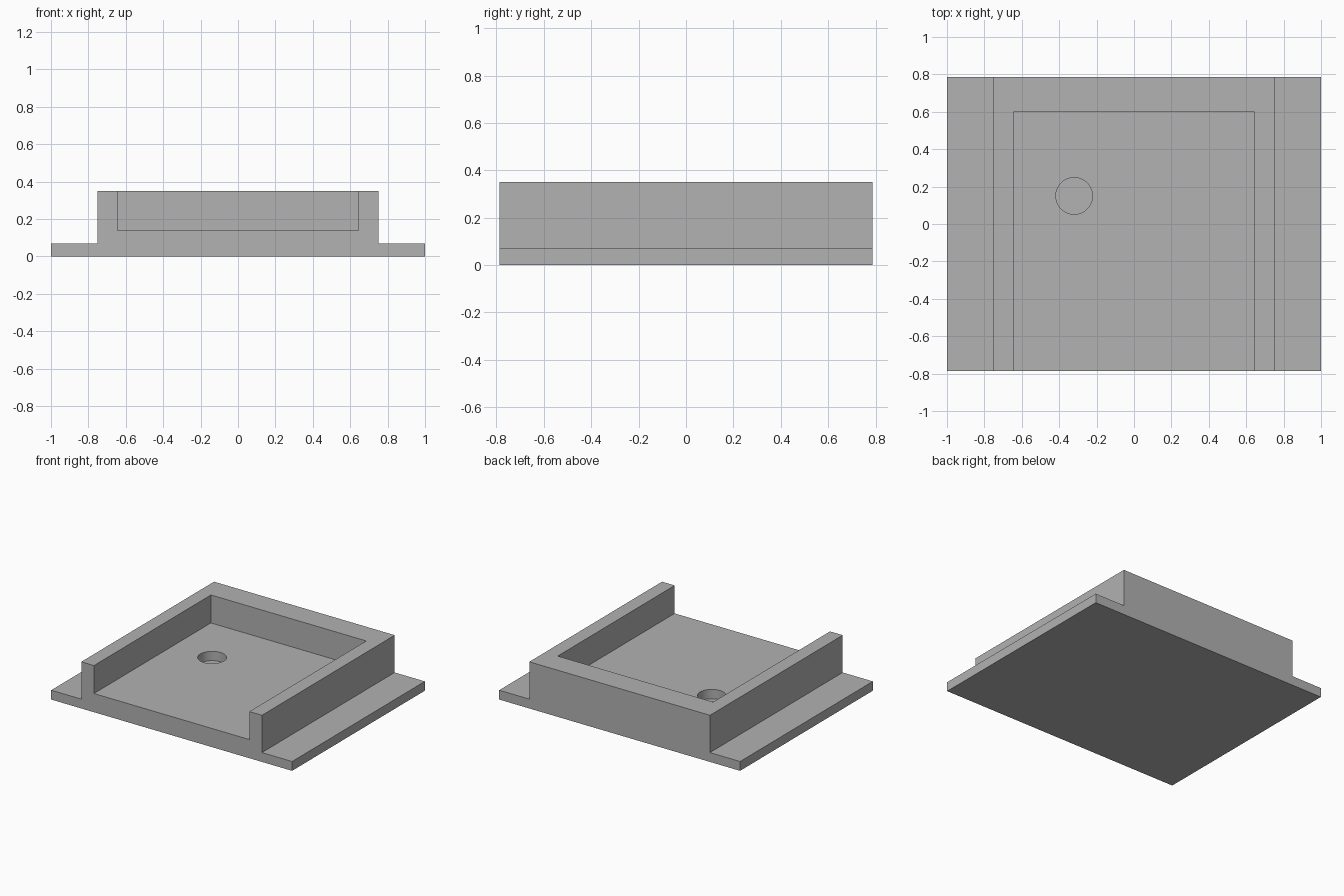
import bpy
import bmesh
from mathutils import Matrix, Vector

default = bpy.data.objects.get("Cube")
if default:
    bpy.data.objects.remove(default, do_unlink=True)

HALF_DEPTH = 0.787
FLOOR = 0.14

grey = bpy.data.materials.new("plain grey")
grey.use_nodes = True
colour = (0.445, 0.445, 0.445, 1)
grey.diffuse_color = colour
grey.node_tree.nodes["Principled BSDF"].inputs["Base Color"].default_value = colour


def add_object(name, bm):
    bmesh.ops.recalc_face_normals(bm, faces=bm.faces)
    mesh = bpy.data.meshes.new(name)
    bm.to_mesh(mesh)
    bm.free()
    mesh.materials.append(grey)
    obj = bpy.data.objects.new(name, mesh)
    bpy.context.scene.collection.objects.link(obj)
    return obj


def cut(target, cutter):
    """Subtract the cutter, then discard it."""
    mod = target.modifiers.new("cut", 'BOOLEAN')
    mod.operation = 'DIFFERENCE'
    mod.solver = 'EXACT'
    mod.object = cutter
    bpy.context.view_layer.objects.active = target
    bpy.ops.object.modifier_apply(modifier=mod.name)
    bpy.data.objects.remove(cutter, do_unlink=True)


# Flanged body: stepped half profile mirrored, then extruded front to back
half = [(1, 0), (1, 0.07), (0.75, 0.07), (0.75, 0.35)]
profile = half + [(-x, z) for x, z in reversed(half)]
bm = bmesh.new()
face = bm.faces.new([bm.verts.new((x, -HALF_DEPTH, z)) for x, z in profile])
side = bmesh.ops.extrude_face_region(bm, geom=[face])["geom"]
bmesh.ops.translate(bm, vec=(0, 2 * HALF_DEPTH, 0),
                    verts=[v for v in side if isinstance(v, bmesh.types.BMVert)])
body = add_object("flanged_tray", bm)

# Pocket open at the front and top
low, high = Vector((-0.645, -1, FLOOR)), Vector((0.645, 0.6, 0.5))
bm = bmesh.new()
bmesh.ops.create_cube(bm, size=1, matrix=Matrix.Translation((low + high) / 2)
                      @ Matrix.Diagonal((high - low).to_4d()))
cut(body, add_object("pocket_cutter", bm))

# Blind round hole in the pocket floor
bm = bmesh.new()
bmesh.ops.create_cone(bm, cap_ends=True, segments=48, radius1=0.098, radius2=0.098,
                      depth=0.2, matrix=Matrix.Translation((-0.32, 0.15, 0.17)))
cut(body, add_object("hole_cutter", bm))

# Smooth hole wall, sharp edges elsewhere
bpy.ops.object.select_all(action='DESELECT')
body.select_set(True)
bpy.context.view_layer.objects.active = body
bpy.ops.object.shade_smooth_by_angle()
